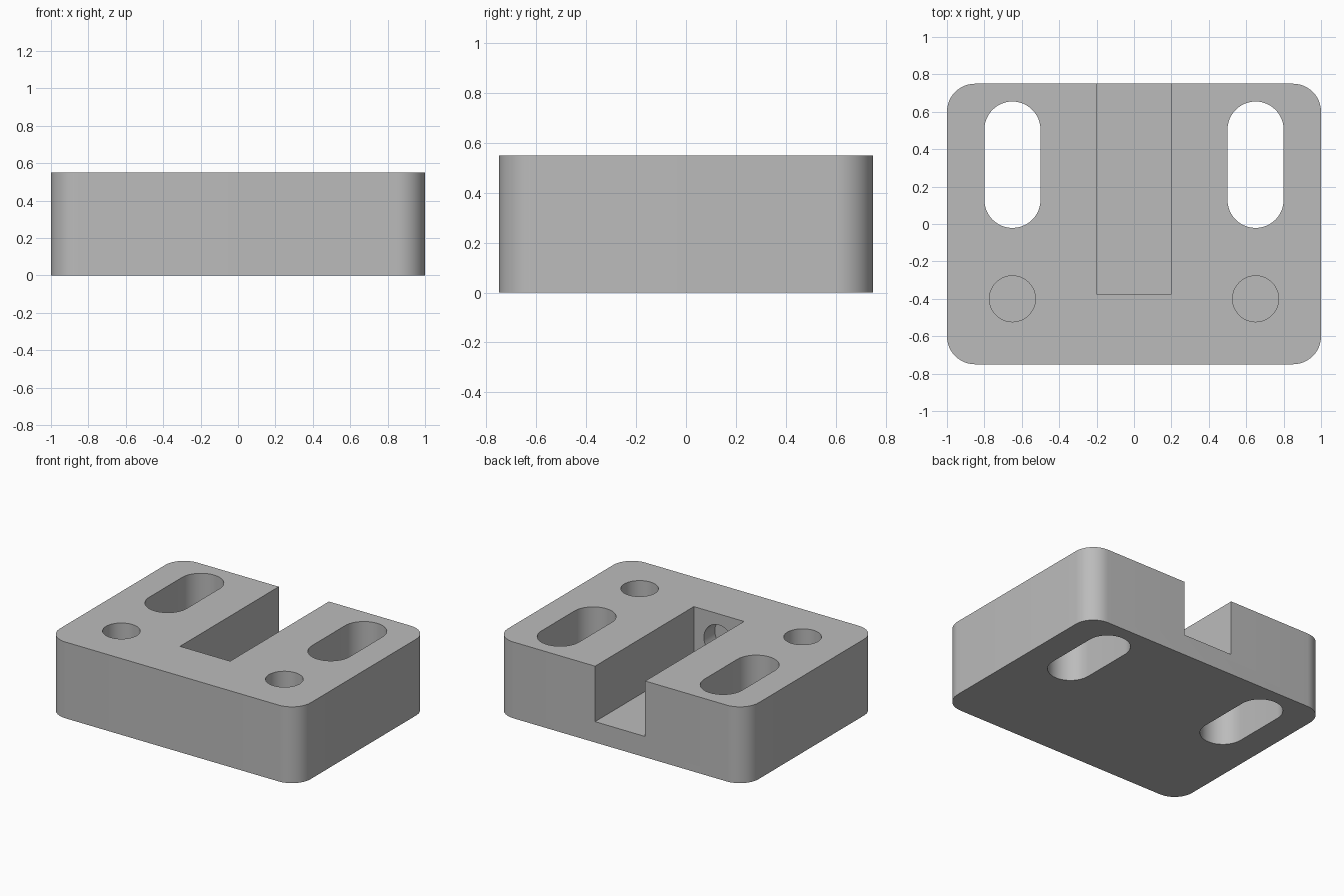
import bpy, bmesh, math
from mathutils import Matrix, Vector

if "Cube" in bpy.data.objects:
    bpy.data.objects.remove(bpy.data.objects["Cube"])

HEIGHT = 0.55
FLOOR = 0.15

grey = bpy.data.materials.new("plain grey")
grey.diffuse_color = (0.5, 0.5, 0.5, 1)
grey.use_nodes = True
grey.node_tree.nodes["Principled BSDF"].inputs["Base Color"].default_value = grey.diffuse_color


def rounded_outline(cx, cy, half_x, half_y, r, steps):
    """Outline of a rectangle with round corners, counter-clockwise."""
    pts = []
    for k, (sx, sy) in enumerate([(1, 1), (-1, 1), (-1, -1), (1, -1)]):
        for i in range(steps + 1):
            a = math.pi / 2 * (k + i / steps)
            pts.append((cx + sx * (half_x - r) + r * math.cos(a),
                        cy + sy * (half_y - r) + r * math.sin(a)))
    return pts


def prism(name, outline, z0, z1, matrix=Matrix()):
    """Solid made by extruding an outline from z0 to z1."""
    bm = bmesh.new()
    face = bm.faces.new([bm.verts.new((x, y, z0)) for x, y in outline])
    new = bmesh.ops.extrude_face_region(bm, geom=[face])["geom"]
    bmesh.ops.translate(bm, vec=Vector((0, 0, z1 - z0)),
                        verts=[v for v in new if isinstance(v, bmesh.types.BMVert)])
    bmesh.ops.remove_doubles(bm, verts=bm.verts, dist=1e-5)
    bmesh.ops.transform(bm, matrix=matrix, verts=bm.verts)
    bmesh.ops.recalc_face_normals(bm, faces=bm.faces)
    mesh = bpy.data.meshes.new(name)
    bm.to_mesh(mesh)
    bm.free()
    mesh.materials.append(grey)
    obj = bpy.data.objects.new(name, mesh)
    bpy.context.collection.objects.link(obj)
    return obj


def circle(cx, cy, r, n=48):
    return [(cx + r * math.cos(math.tau * i / n), cy + r * math.sin(math.tau * i / n))
            for i in range(n)]


# Main block with rounded vertical corners
block = prism("block", rounded_outline(0, 0, 1, 0.75, 0.15, 12), 0, HEIGHT)

cutters = []
for side, s in (("left", -1), ("right", 1)):
    # Through slots with round ends
    cutters.append(prism(side + "_slot_cutter",
                         rounded_outline(s * 0.65, 0.317, 0.15, 0.338, 0.15, 12),
                         -0.1, HEIGHT + 0.1))
    # Blind holes near the front
    cutters.append(prism(side + "_hole_cutter", circle(s * 0.65, -0.4, 0.123),
                         0.25, HEIGHT + 0.1))

# Central channel, open at the top and back
cutters.append(prism("channel_cutter",
                     [(-0.2, -0.375), (0.2, -0.375), (0.2, 0.9), (-0.2, 0.9)],
                     FLOOR, HEIGHT + 0.1))

# Shallow blind hole in the end wall of the channel
cutters.append(prism("wall_hole_cutter", circle(0, 0, 0.12), 0, 0.225,
                     Matrix.Translation((0, -0.275, 0.35))
                     @ Matrix.Rotation(math.pi / 2, 4, 'X')))

for cutter in cutters:
    cutter.hide_render = True
    cutter.hide_viewport = True
    mod = block.modifiers.new(cutter.name, 'BOOLEAN')
    mod.operation = 'DIFFERENCE'
    mod.solver = 'EXACT'
    mod.object = cutter

# Apply the cuts and smooth the round walls
bpy.context.view_layer.update()
depsgraph = bpy.context.evaluated_depsgraph_get()
cut_mesh = bpy.data.meshes.new_from_object(block.evaluated_get(depsgraph))
block.modifiers.clear()
block.data = cut_mesh
cut_mesh.name = "block"
for cutter in cutters:
    bpy.data.objects.remove(cutter)

bpy.context.view_layer.objects.active = block
block.select_set(True)
bpy.ops.object.shade_smooth_by_angle(angle=math.radians(30))
